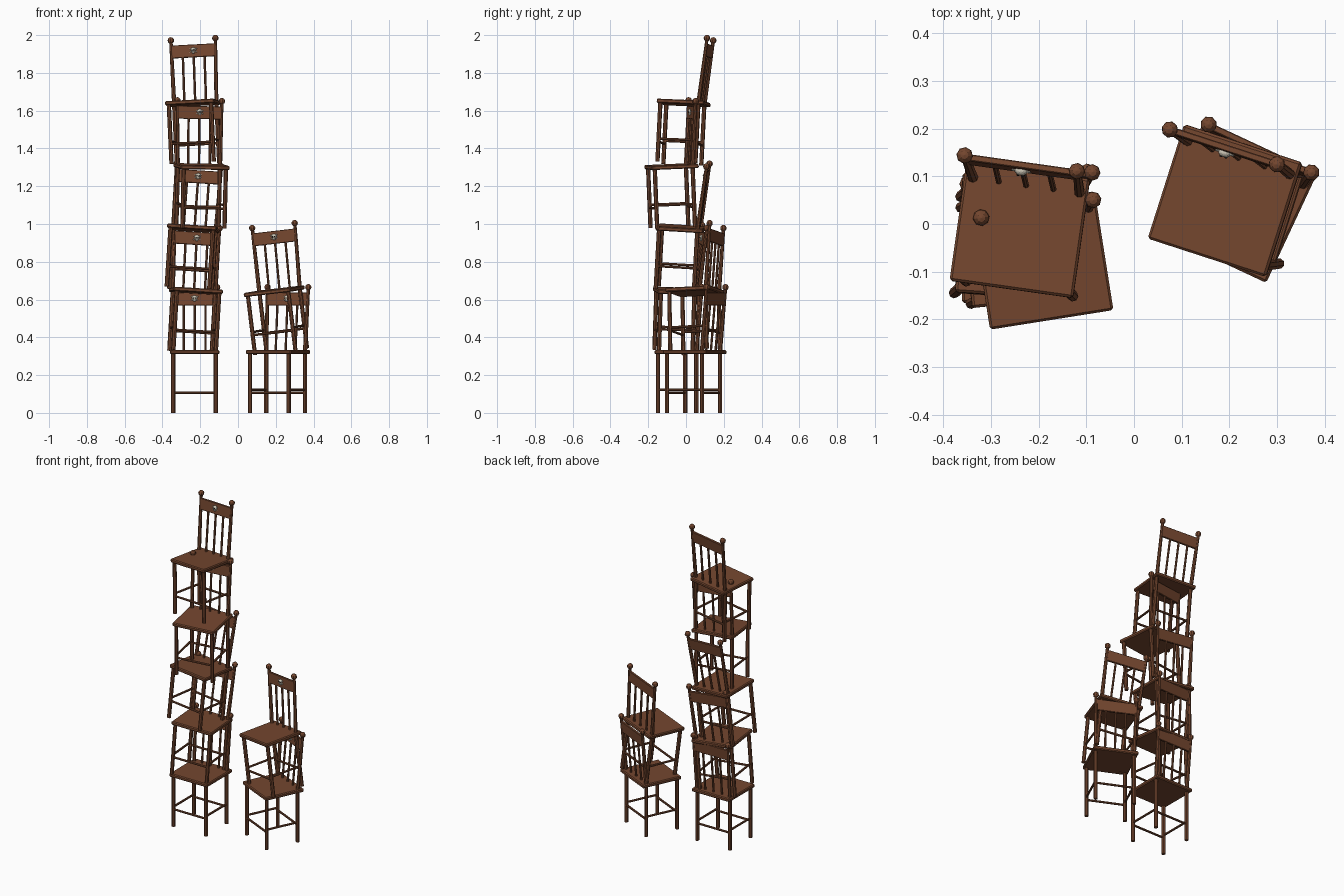
import bpy
import bmesh
from math import radians
from mathutils import Matrix, Vector

cube = bpy.data.objects.get("Cube")
if cube:
    bpy.data.objects.remove(cube, do_unlink=True)


def material(name, rgb):
    mat = bpy.data.materials.new(name)
    mat.use_nodes = True
    mat.diffuse_color = (*rgb, 1)
    mat.node_tree.nodes["Principled BSDF"].inputs["Base Color"].default_value = (*rgb, 1)
    return mat


wood = material("brown wood", (0.175, 0.062, 0.028))
bone = material("bone white", (0.62, 0.58, 0.48))
dark = material("dark sockets", (0.02, 0.015, 0.012))

SEAT_TOP = 0.333
LEG_X = 0.113
FRONT_Y, REAR_Y = -0.108, 0.095
BACK_TOP = Vector((0.119, 0.124, 0.655))


def box(bm, center, size, bevel=0.0, tilt=0.0):
    part = bmesh.new()
    bmesh.ops.create_cube(part, size=1, matrix=Matrix.Diagonal((*size, 1)))
    if bevel:
        bmesh.ops.bevel(part, geom=part.edges[:], offset=bevel, segments=1, affect='EDGES')
    part.transform(Matrix.Translation(center) @ Matrix.Rotation(tilt, 4, 'X'))
    merge(bm, part)


def merge(bm, part):
    mesh = bpy.data.meshes.new("temp")
    part.to_mesh(mesh)
    part.free()
    bm.from_mesh(mesh)
    bpy.data.meshes.remove(mesh)


def rod(bm, a, b, r1, r2=None, sides=8):
    a, b = Vector(a), Vector(b)
    turn = (b - a).to_track_quat('Z', 'Y').to_matrix().to_4x4()
    bmesh.ops.create_cone(bm, cap_ends=True, segments=sides, radius1=r1, radius2=r2 or r1,
                          depth=(b - a).length, matrix=Matrix.Translation((a + b) / 2) @ turn)


def ball(bm, center, radii, u=8, v=6):
    bmesh.ops.create_uvsphere(bm, u_segments=u, v_segments=v, radius=1,
                              matrix=Matrix.Translation(center) @ Matrix.Diagonal((*radii, 1)))


def finish(name, bm, mat):
    mesh = bpy.data.meshes.new(name)
    bm.to_mesh(mesh)
    bm.free()
    mesh.materials.append(mat)
    return name, mesh


def back_point(x, z):
    """Point on the leaning plane of the chair back."""
    t = (z - SEAT_TOP) / (BACK_TOP.z - SEAT_TOP)
    return Vector((x, REAR_Y + t * (BACK_TOP.y - REAR_Y), z))


def make_seat():
    bm = bmesh.new()
    box(bm, (0, 0, SEAT_TOP - 0.011), (0.262, 0.252, 0.022), bevel=0.005)
    return finish("seat", bm, wood)


def make_legs():
    bm = bmesh.new()
    for s in (-1, 1):
        for y in (FRONT_Y, REAR_Y):
            rod(bm, (s * LEG_X, y, 0), (s * LEG_X, y, SEAT_TOP - 0.01), 0.0115)
        rod(bm, (s * LEG_X, FRONT_Y, 0.122), (s * LEG_X, REAR_Y, 0.122), 0.0065)
    for y in (FRONT_Y, REAR_Y):
        rod(bm, (-LEG_X, y, 0.106), (LEG_X, y, 0.106), 0.0065)
    return finish("legs_and_stretchers", bm, wood)


def make_back():
    bm = bmesh.new()
    # side posts with round finials
    for s in (-1, 1):
        top = Vector((s * BACK_TOP.x, BACK_TOP.y, BACK_TOP.z))
        rod(bm, (s * LEG_X, REAR_Y, SEAT_TOP - 0.01), top, 0.0115, 0.009)
        ball(bm, top + Vector((0, 0, 0.01)), (0.0175,) * 3)
    # spindles
    for x in (-0.058, 0, 0.058):
        rod(bm, back_point(x, SEAT_TOP - 0.005), back_point(x, 0.58), 0.0065)
    # crest rail
    box(bm, back_point(0, 0.603), (0.236, 0.014, 0.068), bevel=0.002, tilt=-radians(5))
    return finish("back", bm, wood)


def make_skull():
    bm = bmesh.new()
    c = back_point(0, 0.606) + Vector((0, -0.009, 0))
    ball(bm, c + Vector((0, 0, 0.004)), (0.014, 0.010, 0.012), 12, 8)
    box(bm, c + Vector((0, -0.002, -0.010)), (0.014, 0.012, 0.012), bevel=0.002)
    # crossed bones behind the skull
    for s in (-1, 1):
        rod(bm, c + Vector((-0.019 * s, 0, -0.010)), c + Vector((0.019 * s, 0, 0.010)), 0.0025, sides=6)
    return finish("skull_ornament", bm, bone)


def make_sockets():
    bm = bmesh.new()
    c = back_point(0, 0.606) + Vector((0, -0.0175, 0.002))
    for s in (-1, 1):
        ball(bm, c + Vector((s * 0.0055, 0, 0)), (0.0035, 0.003, 0.0035))
    return finish("eye_sockets", bm, dark)


parts = [make_seat(), make_legs(), make_back(), make_skull(), make_sockets()]

# name, seat-top centre, yaw, lean to +x, lean to the back (degrees)
chairs = [
    ("tall_stack_chair_1", (-0.23, -0.04, 0.333), 0, 0, 0),
    ("tall_stack_chair_2", (-0.222, -0.037, 0.657), 6, 3.5, 1.5),
    ("tall_stack_chair_3", (-0.236, -0.026, 0.988), -4, 3.5, 3.5),
    ("tall_stack_chair_4", (-0.192, -0.077, 1.315), 9, 1, -2.5),
    ("tall_stack_chair_5", (-0.24, -0.012, 1.652), -8, -3, 2.5),
    ("short_stack_chair_1", (0.212, 0.046, 0.333), -25, 0, 0),
    ("short_stack_chair_2", (0.19, 0.049, 0.655), -18, -6.3, -3),
]

for name, center, yaw, lean_x, lean_back in chairs:
    place = (Matrix.Translation(center)
             @ Matrix.Rotation(radians(yaw), 4, 'Z')
             @ Matrix.Rotation(radians(lean_x), 4, 'Y')
             @ Matrix.Rotation(-radians(lean_back), 4, 'X')
             @ Matrix.Translation((0, 0, -SEAT_TOP)))
    for part_name, mesh in parts:
        obj = bpy.data.objects.new(name + "_" + part_name, mesh)
        obj.matrix_world = place
        bpy.context.scene.collection.objects.link(obj)
